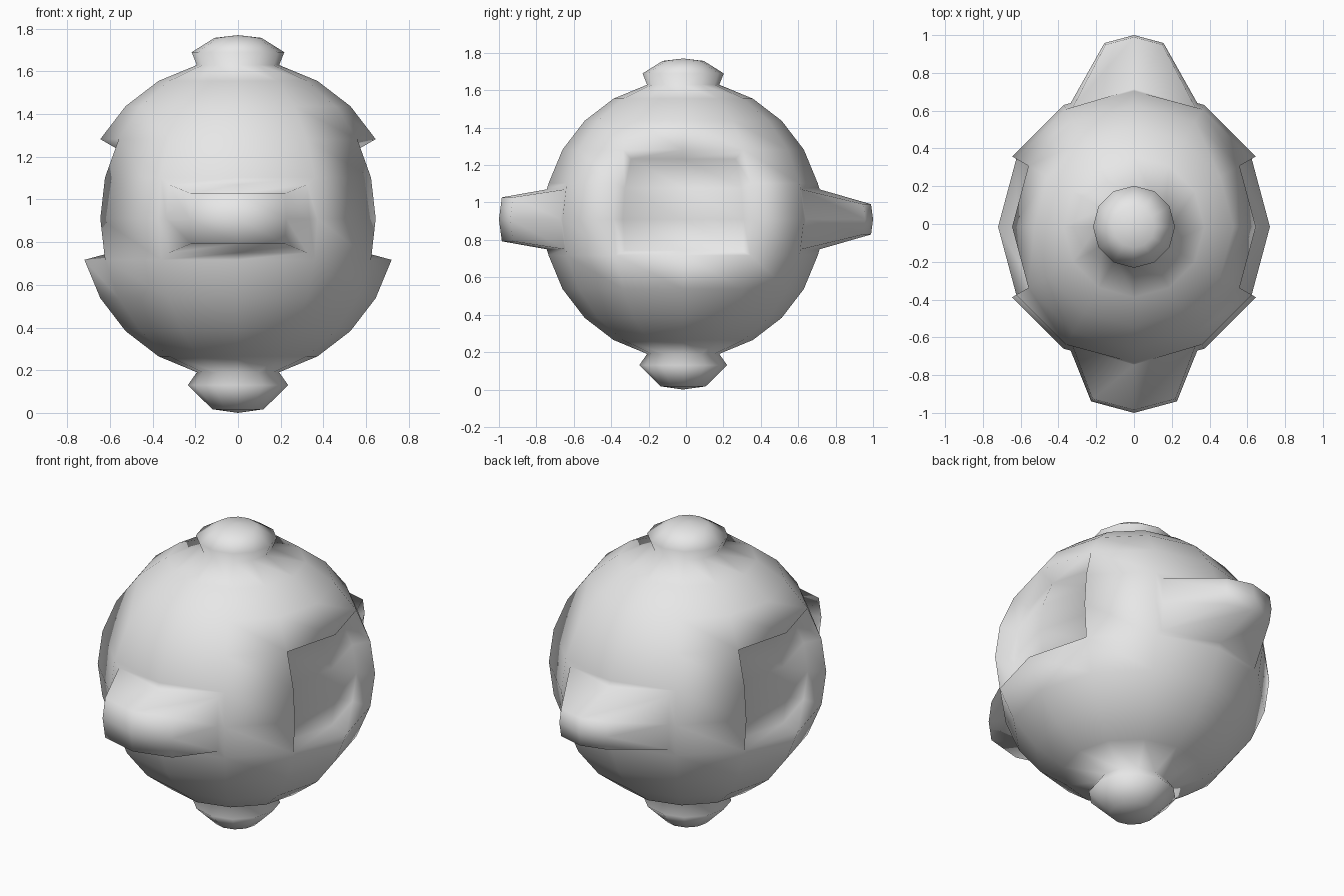
import bpy, bmesh, math
from mathutils import Vector

cube = bpy.data.objects.get("Cube")
if cube:
    bpy.data.objects.remove(cube, do_unlink=True)

RADIUS = 0.745
CENTRE = Vector((0, -0.015, 0.91))

# One plain grey
grey = bpy.data.materials.new("light grey")
grey.use_nodes = True
colour = (0.8, 0.8, 0.8, 1)
grey.diffuse_color = colour
grey.node_tree.nodes["Principled BSDF"].inputs["Base Color"].default_value = colour

bm = bmesh.new()
bmesh.ops.create_uvsphere(bm, u_segments=12, v_segments=12, radius=RADIUS)


def extrude(faces, move):
    """Extrude a patch of faces, place its new vertices and return its faces."""
    geom = bmesh.ops.extrude_face_region(bm, geom=faces)["geom"]
    old = [f for f in faces if f.is_valid]
    bmesh.ops.delete(bm, geom=old, context="FACES")
    for v in [g for g in geom if isinstance(g, bmesh.types.BMVert)]:
        v.co = move(v.co.copy())
    return [g for g in geom if isinstance(g, bmesh.types.BMFace)]


def patch(direction, low, high):
    """Faces two segments wide around a horizontal direction, between two heights."""
    found = []
    for f in bm.faces:
        c = f.calc_center_median()
        flat = Vector((c.x, c.y, 0))
        if low < c.z < high and flat.angle(direction) < math.radians(30):
            found.append(f)
    return found


# Choose all patches before the surface changes
snout = patch(Vector((0, -1, 0)), -0.2, 0.2)
tail = patch(Vector((0, 1, 0)), -0.2, 0.2)
pockets = [patch(Vector((s, 0, 0)), -0.2, 0.38) for s in (-1, 1)]
caps = [[f for f in bm.faces if s * f.calc_center_median().z > 0.72] for s in (-1, 1)]

# Snout in front and narrower tail behind, each stepped in a little at its root
for faces, side, scale, tip in ((snout, -1, 0.61, 0.985), (tail, 1, 0.42, 1.015)):
    root = extrude(faces, lambda p: Vector((p.x * 0.9, p.y + side * 0.01, p.z * 0.83)))
    extrude(root, lambda p: Vector((p.x * scale / 0.9,
                                    side * tip + scale * (p.y - side * (RADIUS + 0.01)),
                                    p.z * scale / 0.83)))

# Sunken pockets on both sides
for faces in pockets:
    extrude(faces, lambda p: p - p.normalized() * 0.1)

# Flared knobs below and above, each with a domed end
knobs = (((0.235, -0.78), (0.12, -0.893), -0.91), ((0.217, 0.78), (0.11, 0.847), 0.86))
for faces, (rim, dome, pole) in zip(caps, knobs):
    for radius, height in (rim, dome):
        def place(p):
            flat = Vector((p.x, p.y, 0))
            if flat.length < 0.01:
                return Vector((0, 0, pole))
            return flat.normalized() * radius + Vector((0, 0, height))
        faces = extrude(faces, place)

bmesh.ops.recalc_face_normals(bm, faces=bm.faces[:])
bmesh.ops.translate(bm, verts=bm.verts[:], vec=CENTRE)
for f in bm.faces:
    f.smooth = True

mesh = bpy.data.meshes.new("ball_body")
bm.to_mesh(mesh)
bm.free()
mesh.materials.append(grey)
body = bpy.data.objects.new("ball_body", mesh)
bpy.context.collection.objects.link(body)
